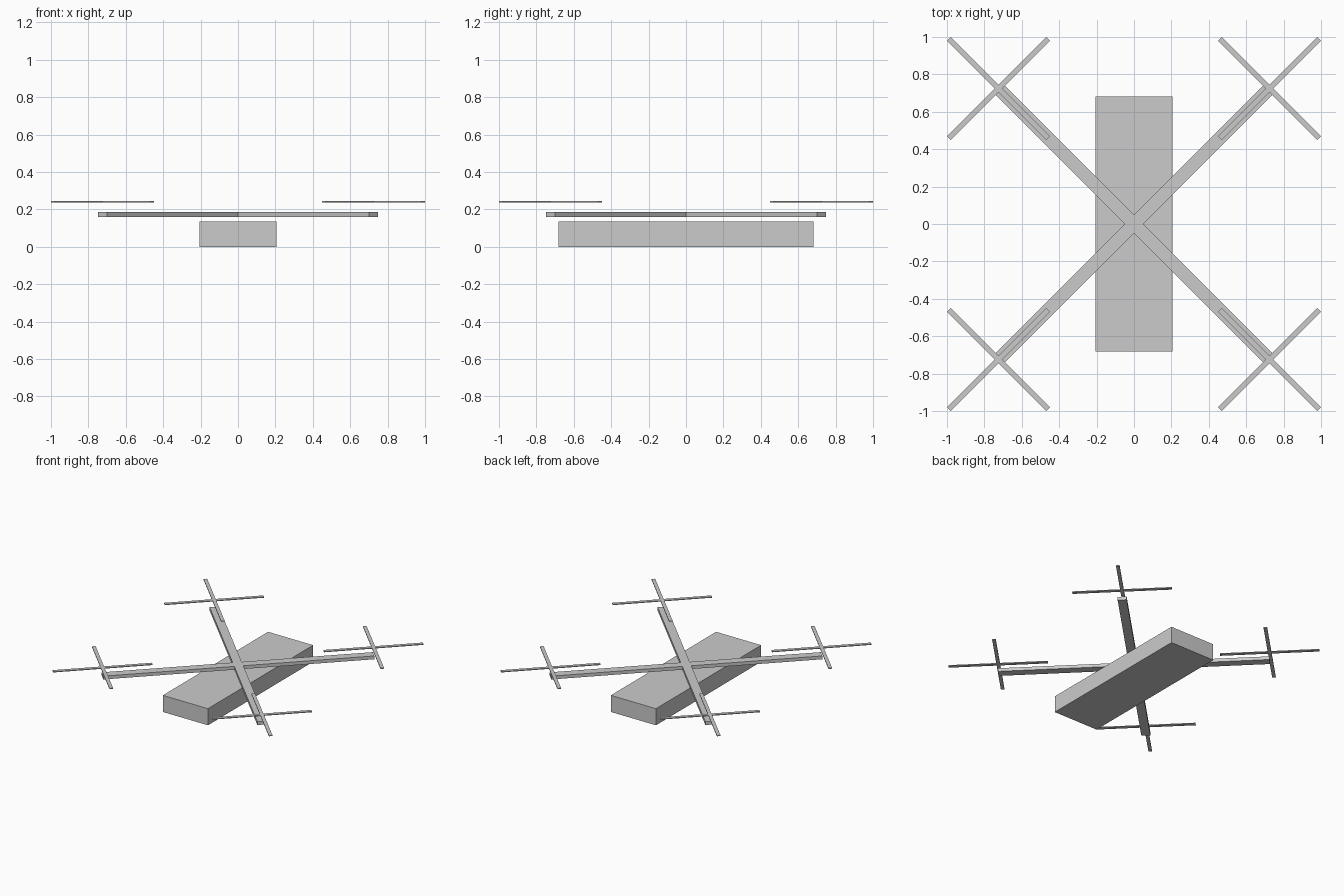
import bpy
import bmesh
from math import pi
from mathutils import Matrix, Vector

default = bpy.data.objects.get("Cube")
if default:
    bpy.data.objects.remove(default, do_unlink=True)

U = 0.1366                      # base unit of the design
ROTOR_OFFSET = 7.5 * U / 2 ** 0.5

grey = bpy.data.materials.new("light_grey")
grey.use_nodes = True
colour = (0.6, 0.6, 0.6, 1)
grey.diffuse_color = colour
grey.node_tree.nodes["Principled BSDF"].inputs["Base Color"].default_value = colour


def finish(name, bm, location):
    bmesh.ops.recalc_face_normals(bm, faces=bm.faces[:])
    mesh = bpy.data.meshes.new(name)
    bm.to_mesh(mesh)
    bm.free()
    mesh.materials.append(grey)
    obj = bpy.data.objects.new(name, mesh)
    obj.location = location
    bpy.context.collection.objects.link(obj)
    return obj


def diagonal_cross(name, length, width, thickness, location):
    """Flat X shape: one quarter of the outline turned four times, then extruded."""
    bm = bmesh.new()
    h, w = length / 2, width / 2
    outline = []
    for i in range(4):
        turn = Matrix.Rotation(pi / 4 + i * pi / 2, 3, "Z")
        for x, y in ((h, -w), (h, w), (w, w)):
            outline.append(bm.verts.new(turn @ Vector((x, y, -thickness / 2))))
    face = bm.faces.new(outline)
    top = bmesh.ops.extrude_face_region(bm, geom=[face])["geom"]
    bmesh.ops.translate(bm, vec=(0, 0, thickness),
                        verts=[v for v in top if isinstance(v, bmesh.types.BMVert)])
    return finish(name, bm, location)


# Body block
bm = bmesh.new()
bmesh.ops.create_cube(bm, size=1)
bmesh.ops.scale(bm, vec=(3 * U, 10 * U, U), verts=bm.verts[:])
finish("body", bm, (0, 0, U / 2))

# Crossed arms floating just above the body
diagonal_cross("arms", 15 * U, 0.5 * U, 0.2 * U, (0, 0, 0.173))

# Two crossed blades above each arm tip
for side, sx in (("left", 1), ("right", -1)):
    for end, sy in (("front", -1), ("back", 1)):
        diagonal_cross(f"{end}_{side}_rotor", 5.5 * U, 0.2 * U, 0.05 * U,
                       (sx * ROTOR_OFFSET, sy * ROTOR_OFFSET, 0.241))
